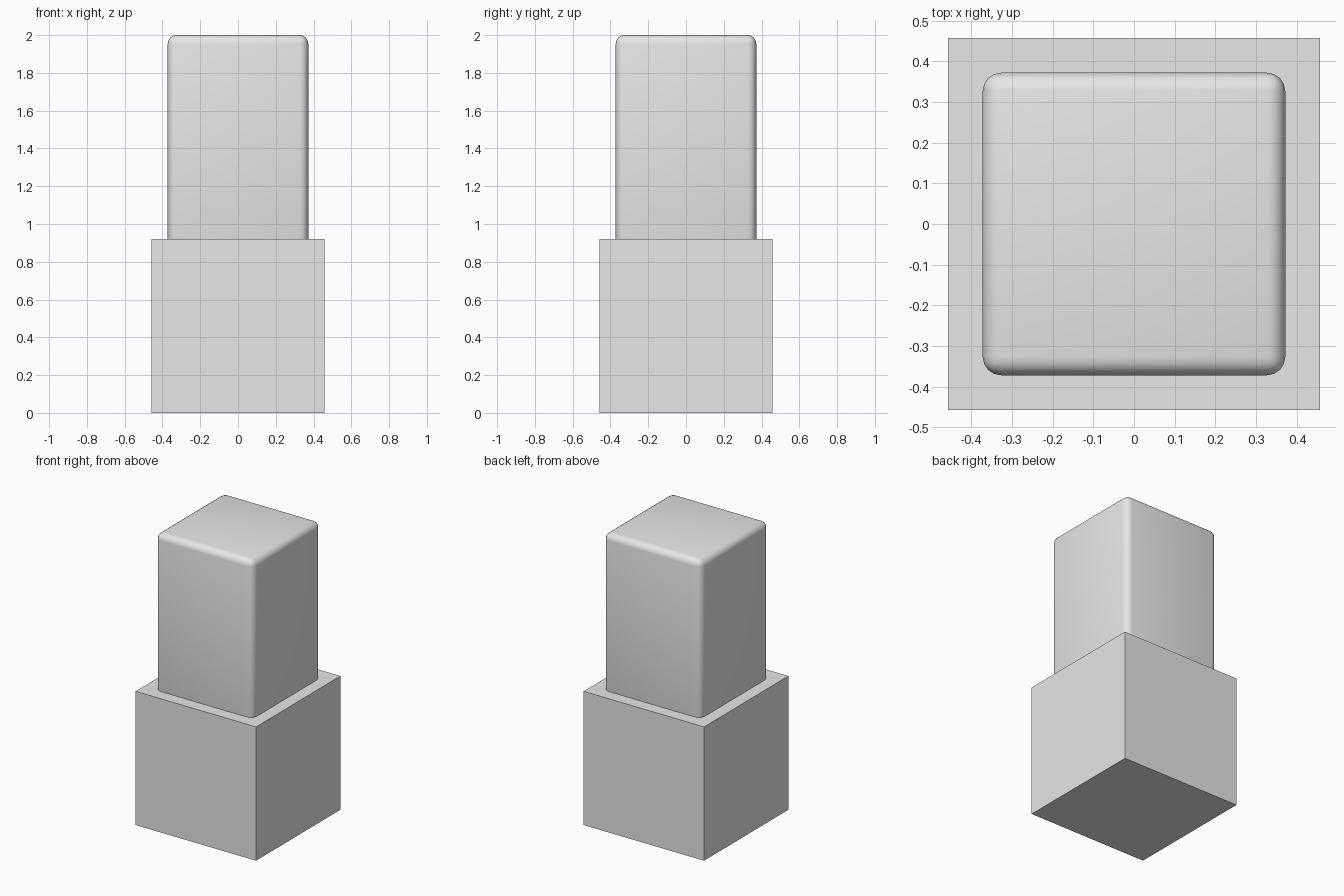
import bpy

default_cube = bpy.data.objects.get("Cube")
if default_cube:
    bpy.data.objects.remove(default_cube, do_unlink=True)

# One plain grey for the whole model
grey = bpy.data.materials.new("light_grey")
grey.use_nodes = True
colour = (0.8, 0.8, 0.8, 1.0)
grey.diffuse_color = colour
grey.node_tree.nodes["Principled BSDF"].inputs["Base Color"].default_value = colour


def box(name, width, bottom, top):
    """Square box centred on the z axis between two heights."""
    bpy.ops.mesh.primitive_cube_add(size=1, location=(0, 0, (bottom + top) / 2))
    obj = bpy.context.object
    obj.name = name
    obj.scale = (width, width, top - bottom)
    bpy.ops.object.transform_apply(location=False, rotation=False, scale=True)
    obj.data.materials.append(grey)
    return obj


# Sharp-edged base block
box("base_block", 0.916, 0, 0.92)

# Rounded upper block, sunk into the base
upper = box("upper_block", 0.744, 0.84, 2.0)
bevel = upper.modifiers.new("rounded_edges", "BEVEL")
bevel.width = 0.045
bevel.segments = 4
bevel.limit_method = "ANGLE"
bpy.ops.object.modifier_apply(modifier=bevel.name)
bpy.ops.object.shade_smooth_by_angle()
